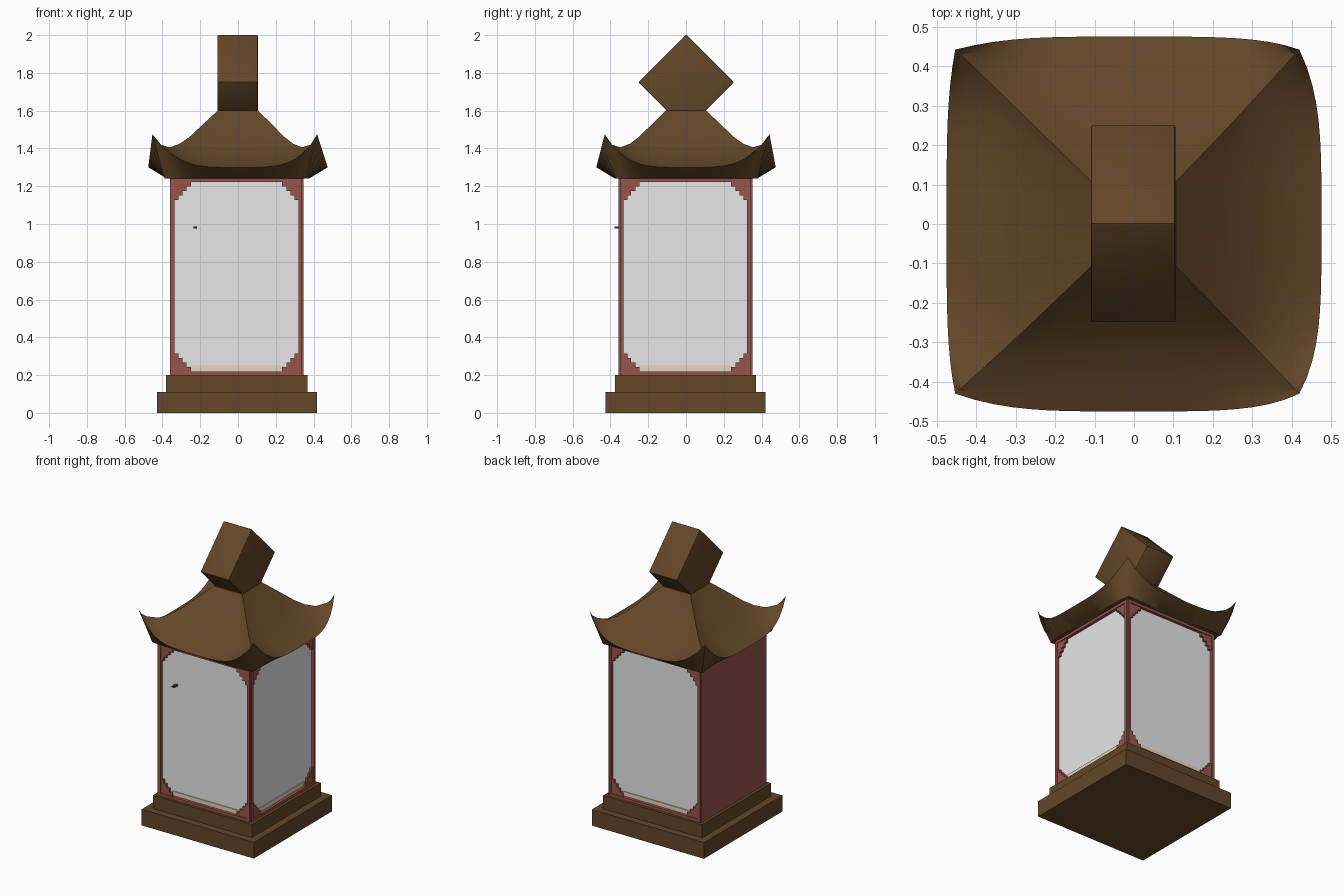
import bpy, bmesh, math
from mathutils import Vector, Matrix

if "Cube" in bpy.data.objects:
    bpy.data.objects.remove(bpy.data.objects["Cube"], do_unlink=True)


def material(name, rgb):
    m = bpy.data.materials.new(name)
    m.use_nodes = True
    m.diffuse_color = (*rgb, 1)
    bsdf = next(n for n in m.node_tree.nodes if n.type == "BSDF_PRINCIPLED")
    bsdf.inputs["Base Color"].default_value = (*rgb, 1)
    return m


WOOD = material("dark brown wood", (0.125, 0.063, 0.022))
RED = material("red lacquer", (0.31, 0.09, 0.072))
PAPER = material("white paper", (0.8, 0.8, 0.8))
CREAM = material("cream trim", (0.8, 0.68, 0.5))
IRON = material("dark iron", (0.04, 0.035, 0.03))

CX, CY = -0.008, -0.003
BODY_LOW, BODY_HIGH = 0.2, 1.24


def finish(name, bm, mat):
    bmesh.ops.recalc_face_normals(bm, faces=bm.faces)
    mesh = bpy.data.meshes.new(name)
    bm.to_mesh(mesh)
    bm.free()
    mesh.materials.append(mat)
    obj = bpy.data.objects.new(name, mesh)
    bpy.context.collection.objects.link(obj)
    return obj


def add_box(bm, low, high):
    low, high = Vector(low), Vector(high)
    place = Matrix.Translation((low + high) / 2) @ Matrix.Diagonal((*(high - low), 1))
    bmesh.ops.create_cube(bm, size=1, matrix=place)


def box(name, low, high, mat):
    bm = bmesh.new()
    add_box(bm, low, high)
    return finish(name, bm, mat)


def smooth(obj, degrees):
    bpy.ops.object.select_all(action="DESELECT")
    obj.select_set(True)
    bpy.context.view_layer.objects.active = obj
    bpy.ops.object.shade_smooth_by_angle(angle=math.radians(degrees))


# Stepped base
box("base_lower", (-0.43, -0.425, 0), (0.417, 0.42, 0.11), WOOD)
box("base_upper", (-0.38, -0.375, 0.11), (0.367, 0.37, BODY_LOW), WOOD)

# Paper body and solid lacquered wall
P = 0.335
box("paper_panels", (CX - P, CY - P, BODY_LOW), (CX + P, CY + P, BODY_HIGH), PAPER)
box("side_wall", (-0.36, CY - 0.35, BODY_LOW), (CX - P + 0.005, CY + 0.35, BODY_HIGH), RED)

# Frames with stepped corner brackets on the three open sides
HALF, BAR, FACE = 0.345, 0.018, 0.355
STEP, STEPS = 0.024, (0.085, 0.062, 0.04, 0.02)


def frame(name, turn):
    bm = bmesh.new()
    for side in (-1, 1):
        edges = sorted((side * HALF, side * (HALF - BAR)))
        add_box(bm, (edges[0], -FACE, BODY_LOW), (edges[1], -P, BODY_HIGH))
        for z0, up in ((BODY_LOW + BAR, 1), (BODY_HIGH - BAR, -1)):
            for i, length in enumerate(STEPS):
                u = sorted((side * (HALF - BAR), side * (HALF - BAR - length)))
                z = sorted((z0 + up * i * STEP, z0 + up * (i + 1) * STEP))
                add_box(bm, (u[0], 0.006 - FACE, z[0]), (u[1], -P, z[1]))
    for z in (BODY_LOW, BODY_HIGH - BAR):
        add_box(bm, (BAR - HALF, -FACE, z), (HALF - BAR, -P, z + BAR))
    trim = bmesh.new()
    add_box(trim, (-0.25, -P - 0.006, 0.222), (0.25, -P, 0.25))
    place = Matrix.Translation((CX, CY, 0)) @ Matrix.Rotation(turn, 4, "Z")
    for b in (bm, trim):
        b.transform(place)
    finish(name + "_frame", bm, RED)
    finish(name + "_lower_trim", trim, CREAM)


for k, side_name in enumerate(("front", "left", "back")):
    frame(side_name, k * math.pi / 2)

# Small door pull
box("door_pull", (-0.236, -0.378, 0.977), (-0.216, CY - P, 0.986), IRON)

# Swept roof: hip line and middle line, from the crown over the eave to the soffit
HIP = [(0, 1.6), (0.107, 1.6), (0.18, 1.53), (0.25, 1.462), (0.3, 1.425), (0.35, 1.406),
       (0.4, 1.42), (0.425, 1.442), (0.436, 1.475), (0.375, BODY_HIGH), (0, BODY_HIGH)]
MID = [(0, 1.6), (0.107, 1.6), (0.17, 1.53), (0.23, 1.465), (0.29, 1.41), (0.35, 1.365),
       (0.41, 1.33), (0.45, 1.312), (0.475, 1.3), (0.375, BODY_HIGH), (0, BODY_HIGH)]
N = 20
bm = bmesh.new()
for k in range(4):
    turn = Matrix.Rotation(k * math.pi / 2, 3, "Z")
    rows = []
    for (r, zr), (m, zm) in zip(HIP, MID):
        row = []
        for i in range(N + 1):
            s = 2 * i / N - 1
            f = s ** 4
            co = turn @ Vector((s * r, -(m + (r - m) * f), zm + (zr - zm) * f))
            lean = f * (r / 0.436) ** 2
            row.append(bm.verts.new(co + lean * Vector((-0.017, 0.006, 0))))
        rows.append(row)
    for a, b in zip(rows, rows[1:]):
        for i in range(N):
            bm.faces.new((a[i], a[i + 1], b[i + 1], b[i]))
bmesh.ops.remove_doubles(bm, verts=bm.verts, dist=0.0005)
smooth(finish("swept_roof", bm, WOOD), 32)

# Diamond block on the crown
S = 0.1785
bm = bmesh.new()
add_box(bm, (-0.107, -S, -S), (0.107, S, S))
bmesh.ops.bevel(bm, geom=bm.edges[:], offset=0.006, segments=2, affect="EDGES", profile=0.5)
bm.transform(Matrix.Translation((-0.002, 0.001, 1.751)) @ Matrix.Rotation(math.pi / 4, 4, "X"))
smooth(finish("crown_block", bm, WOOD), 30)
